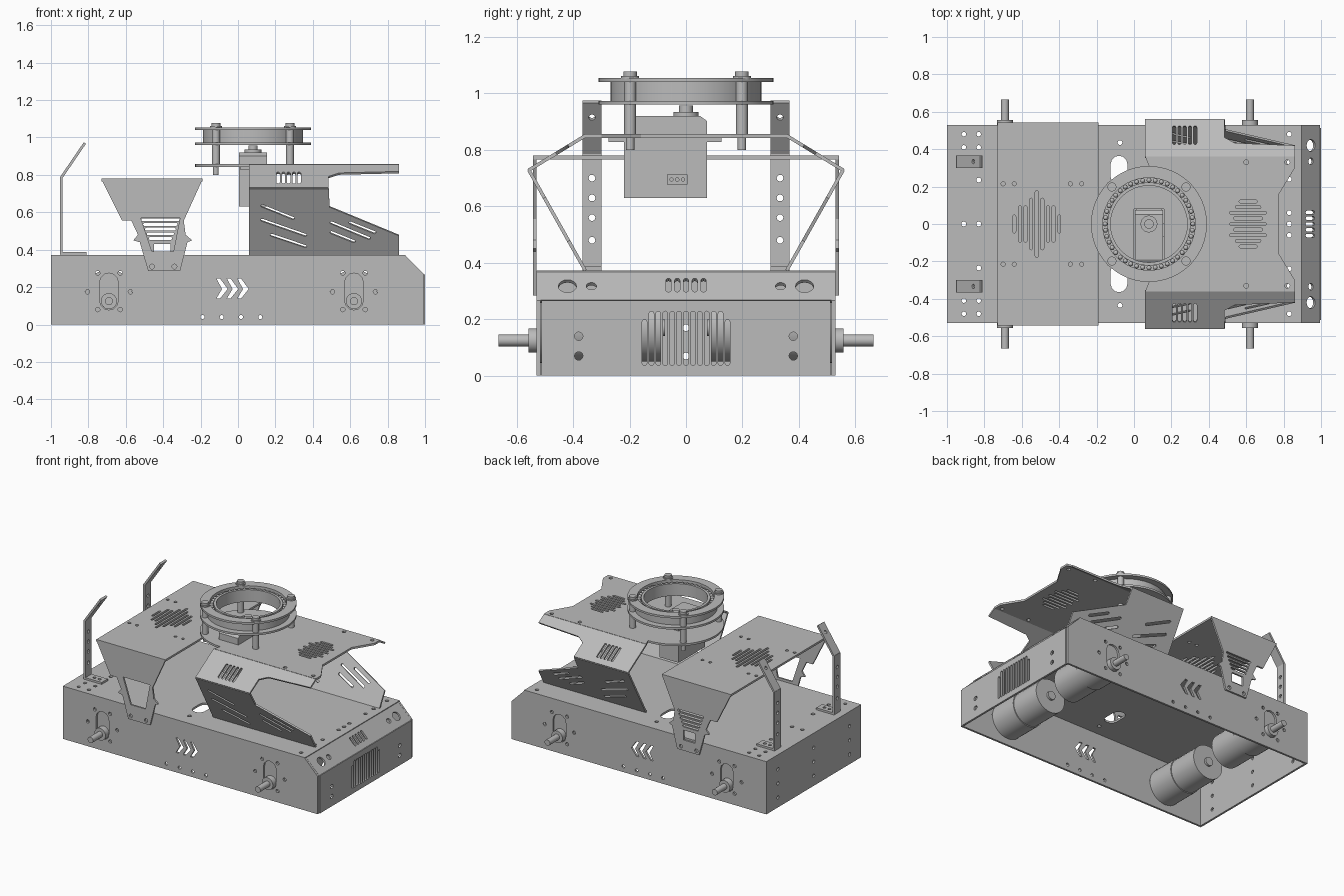
import bpy
import bmesh
from math import cos, sin, pi, atan2, radians
from mathutils import Matrix, Vector

if "Cube" in bpy.data.objects:
    bpy.data.objects.remove(bpy.data.objects["Cube"], do_unlink=True)

GREY = (0.5, 0.5, 0.5, 1.0)
metal = bpy.data.materials.new("grey_metal")
metal.diffuse_color = GREY
metal.use_nodes = True
metal.node_tree.nodes["Principled BSDF"].inputs["Base Color"].default_value = GREY

X, Y, Z = Vector((1, 0, 0)), Vector((0, 1, 0)), Vector((0, 0, 1))
SHEET = 0.014


def finish(obj):
    """Give an object the metal and smooth only its round faces."""
    obj.data.materials.clear()
    obj.data.materials.append(metal)
    bpy.ops.object.select_all(action='DESELECT')
    obj.select_set(True)
    bpy.context.view_layer.objects.active = obj
    bpy.ops.object.shade_smooth_by_angle(angle=radians(30))
    return obj


def circle(x, y, r, sides=12):
    return [(x + r * cos(2 * pi * i / sides), y + r * sin(2 * pi * i / sides))
            for i in range(sides)]


def slot(x1, y1, x2, y2, width):
    """Round-ended slot from one point to another."""
    turn, r, steps = atan2(y2 - y1, x2 - x1), width / 2, 6
    arc = [turn + pi / 2 + pi * i / steps for i in range(steps + 1)]
    return ([(x1 + r * cos(a), y1 + r * sin(a)) for a in arc]
            + [(x2 - r * cos(a), y2 - r * sin(a)) for a in arc])


def rect(x1, y1, x2, y2):
    return [(x1, y1), (x2, y1), (x2, y2), (x1, y2)]


def plate(name, outline, holes=(), origin=(0, 0, 0), u=X, v=Y, thick=SHEET):
    """Flat sheet with holes, drawn in the plane of u and v."""
    curve = bpy.data.curves.new(name, 'CURVE')
    curve.dimensions = '2D'
    curve.fill_mode = 'BOTH'
    curve.extrude = thick / 2
    for loop in [outline, *holes]:
        spline = curve.splines.new('POLY')
        spline.points.add(len(loop) - 1)
        for point, (a, b) in zip(spline.points, loop):
            point.co = (a, b, 0, 1)
        spline.use_cyclic_u = True
    helper = bpy.data.objects.new(name + "_outline", curve)
    bpy.context.collection.objects.link(helper)
    bpy.context.view_layer.update()
    deps = bpy.context.evaluated_depsgraph_get()
    mesh = bpy.data.meshes.new_from_object(helper.evaluated_get(deps))
    bpy.data.objects.remove(helper, do_unlink=True)
    u, v = u.normalized(), v.normalized()
    frame = Matrix((u, v, u.cross(v))).transposed().to_4x4()
    mesh.transform(Matrix.Translation(origin) @ frame)
    bm = bmesh.new()
    bm.from_mesh(mesh)
    bmesh.ops.remove_doubles(bm, verts=bm.verts, dist=0.0001)
    bmesh.ops.recalc_face_normals(bm, faces=bm.faces)
    bm.to_mesh(mesh)
    bm.free()
    obj = bpy.data.objects.new(name, mesh)
    bpy.context.collection.objects.link(obj)
    return finish(obj)


def rod(name, start, end, r, sides=24):
    start, end = Vector(start), Vector(end)
    axis = end - start
    bpy.ops.mesh.primitive_cylinder_add(
        vertices=sides, radius=r, depth=axis.length, location=(start + end) / 2,
        rotation=axis.to_track_quat('Z', 'Y').to_euler())
    bpy.context.object.name = name
    return finish(bpy.context.object)


def both(x, y, r):
    return [circle(x, s * y, r) for s in (-1, 1)]


# Chassis top
holes = [slot(-.08, s * .25, -.08, s * .32, .09) for s in (-1, 1)]
for x in (-.91, -.83):
    for y in (.48, .41):
        holes += both(x, y, .012)
for x, y in [(-.83, .235), (-.075, .435), (.83, .48), (.83, .33), (.83, .24), (.83, .06)]:
    holes += both(x, y, .013)
holes += [circle(x, 0, .013) for x in (-.91, -.83, .83)]
plate("chassis_top", rect(-1, -.53, .895, .53), holes, (0, 0, .366))

# Chassis sides with motor slots, chevrons and small holes
holes = [circle(-.19 + .103 * i, .04, .011) for i in range(4)]
chevron = [(0, .245), (.02, .245), (.06, .19), (.02, .14), (0, .14), (.03, .19)]
for i in range(3):
    holes.append([(x - .115 + .056 * i, z) for x, z in chevron])
for mx in (-.69, .62):
    holes.append(slot(mx, .128, mx, .225, .1))
    for dx, z in [(.06, .275), (.06, .08), (.115, .175)]:
        holes += [circle(mx + s * dx, z, .012) for s in (-1, 1)]
side_shape = [(-1, 0), (.995, 0), (.995, .267), (.893, .37), (-1, .37)]
for s, side in ((-1, "near"), (1, "far")):
    plate("chassis_side_" + side, side_shape, holes, (0, s * .523, 0), X, Z)

# Chassis ends and the sloped nose
holes = [slot(.0245 * i, .045, .0245 * i, .19 if abs(i) == 6 else .22, .017)
         for i in range(-6, 7)]
for z in (.07, .14):
    holes += [circle(s * .38, z, .015) for s in (-1, 1)]
plate("front_end_panel", rect(-.512, 0, .512, .267), holes, (.993, 0, 0), Y, Z)
holes = [circle(y, z, .012) for y in (-.4, 0, .4) for z in (.07, .17, .27)]
plate("rear_end_panel", rect(-.515, 0, .515, .36), holes, (-.993, 0, 0), Y, Z)
holes = [slot(.031 * i, .05, .031 * i, .1, .018) for i in range(-2, 3)]
for y, r in [(.42, .032), (.335, .018)]:
    holes += [circle(s * y, .07, r, 16) for s in (-1, 1)]
plate("sloped_nose", rect(-.515, 0, .515, .147), holes,
      (.99, 0, .263), Y, Vector((-.104, 0, .104)))

# Geared motors with offset shafts
for mx in (-.69, .62):
    for s in (-1, 1):
        rod("gearbox", (mx, s * .515, .17), (mx, s * .31, .17), .125, 32)
        rod("motor", (mx, s * .31, .17), (mx, s * .09, .17), .119, 32)
        rod("motor_cap", (mx, s * .09, .17), (mx, s * .075, .17), .03)
        rod("shaft_boss", (mx, s * .5, .125), (mx, s * .557, .125), .043)
        rod("wheel_shaft", (mx, s * .5, .125), (mx, s * .665, .125), .021)

# Rear bridge: vented roof and two tapered legs
reach = [.04, .09, .09, .13, .17, .13, .09, .09, .04]
holes = [slot(-.52 + .03 * (i - 4), -h, -.52 + .03 * (i - 4), h, .016)
         for i, h in enumerate(reach)]
for x in (-.70, -.64, -.34, -.28):
    holes += both(x, .215, .011)
plate("bridge_roof", rect(-.73, -.542, -.19, .542), holes, (0, 0, .773))
leg = [(-.73, .775), (-.62, .555), (-.57, .555), (-.535, .48), (-.56, .45), (-.525, .44),
       (-.48, .285), (-.31, .285), (-.27, .44), (-.245, .45), (-.28, .48), (-.255, .555),
       (-.295, .555), (-.19, .775)]
leg[-3:-1] = [(-.29, .555)]
feet = [circle(x, .31, .013) for x in (-.46, -.34)]
window = [(-.52, .57), (-.31, .57), (-.345, .39), (-.46, .39)]
vents = [slot(-.51 + .01 * i, .56 - .025 * i, -.32 - .01 * i, .56 - .025 * i, .015)
         for i in range(5)]
plate("bridge_leg_near", leg, feet + [window], (0, -.536, 0), X, Z, .012)
plate("bridge_leg_far", leg, feet + vents + [rect(-.45, .36, -.36, .43)],
      (0, .536, 0), X, Z, .012)

# Front canopy: deck with a round rear tab, and folded side flaps
cx = .08
tab = [(cx - .31 * sin(a), .31 * cos(a)) for a in [pi * i / 24 for i in range(25)]]
deck = ([(.06, .36)] + tab + [(.06, -.36), (.86, -.36), (.86, -.3), (.775, -.16),
                              (.775, .16), (.86, .3), (.86, .36)])
reach = [.04, .06, .09, .07, .09, .07, .09, .06, .04]
holes = [slot(.61 - h, .03 * (i - 4), .61 + h, .03 * (i - 4), .016)
         for i, h in enumerate(reach)]
holes.append(rect(0, -.225, .16, .08))
for x in (.6, .82):
    holes += both(x, .33, .013)
plate("canopy_deck", deck, holes, (0, 0, .85))
upper = [(.06, 0), (.86, 0), (.86, .07), (.54, .085), (.485, .12), (.485, .236), (.06, .236)]
lower = [(.06, 0), (.86, 0), (.86, .12), (.49, .295), (.485, .408), (.06, .408)]
upper_vents = [slot(.215 + .028 * i, .085, .215 + .028 * i, .185, .017) for i in range(5)]
lower_vents = [slot(*ends, .016) for ends in (
    (.13, .303, .295, .227), (.13, .216, .36, .124), (.18, .124, .36, .055),
    (.5, .2, .7, .105), (.5, .14, .62, .085), (.6, .2, .73, .14))]
for s in (-1, 1):
    plate("canopy_upper_flap", upper, upper_vents, (0, s * .357, .85), X,
          Vector((0, s * .2, -.122)), .012)
    plate("canopy_lower_flap", lower, lower_vents, (0, s * .357, .373), X,
          Vector((0, s * .2, .356)), .012)

# Bent rear uprights
for s in (-1, 1):
    y = s * .333
    plate("upright_foot", rect(-.95, -.034, -.81, .034),
          [circle(x, 0, .011) for x in (-.89, -.85)], (0, y, .38))
    plate("upright_post", rect(-.034, .375, .034, .79),
          [circle(0, z, .012) for z in (.48, .56, .63, .7)], (-.944, y, 0), Y, Z)
    plate("upright_tip", rect(-.034, 0, .034, .222), [circle(0, .16, .012)],
          (-.944, y, .787), Y, Vector((.125, 0, .183)))

# Turntable bearing: flanges, races and balls
for name, r, hole, z, thick in [
        ("lower_flange", .31, .205, .967, .014), ("upper_flange", .31, .247, 1.047, .014),
        ("outer_race", .267, .247, 1.007, .07), ("inner_race", .222, .205, 1.008, .075)]:
    plate(name, circle(cx, 0, r, 64), [circle(cx, 0, hole, 64)], (0, 0, z), thick=thick)
bm = bmesh.new()
for x, y in circle(cx, 0, .2345, 44):
    bmesh.ops.create_icosphere(bm, subdivisions=2, radius=.013,
                               matrix=Matrix.Translation((x, y, 1.03)))
mesh = bpy.data.meshes.new("bearing_balls")
bm.to_mesh(mesh)
bm.free()
balls = bpy.data.objects.new("bearing_balls", mesh)
bpy.context.collection.objects.link(balls)
finish(balls)

# Turntable posts and bolts
for px in (cx - .198, cx + .198):
    for py in (-.198, .198):
        rod("turntable_post", (px, py, .857), (px, py, 1.04), .021)
        rod("bolt_shank", (px, py, .8), (px, py, .86), .015)
        rod("bolt_washer", (px, py, 1.05), (px, py, 1.062), .032)
        rod("bolt_head", (px, py, 1.06), (px, py, 1.078), .024)

# Servo with mounting ears, shaft and socket
body = [(-.22, .63), (.075, .63), (.075, .902), (.05, .92), (-.19, .92), (-.22, .9)]
plate("servo_body", body, (), (cx, 0, 0), Y, Z, .15)
plate("servo_ears", rect(.01, -.275, .15, .125), (), (0, 0, .838), thick=.02)
rod("servo_hub", (cx, 0, .91), (cx, 0, .935), .045)
rod("servo_shaft", (cx, 0, .92), (cx, 0, .958), .025)
plate("servo_socket", rect(-.068, .678, .006, .712),
      [circle(-.031 + .02 * i, .695, .006) for i in (-1, 0, 1)], (.157, 0, 0), Y, Z, .008)
